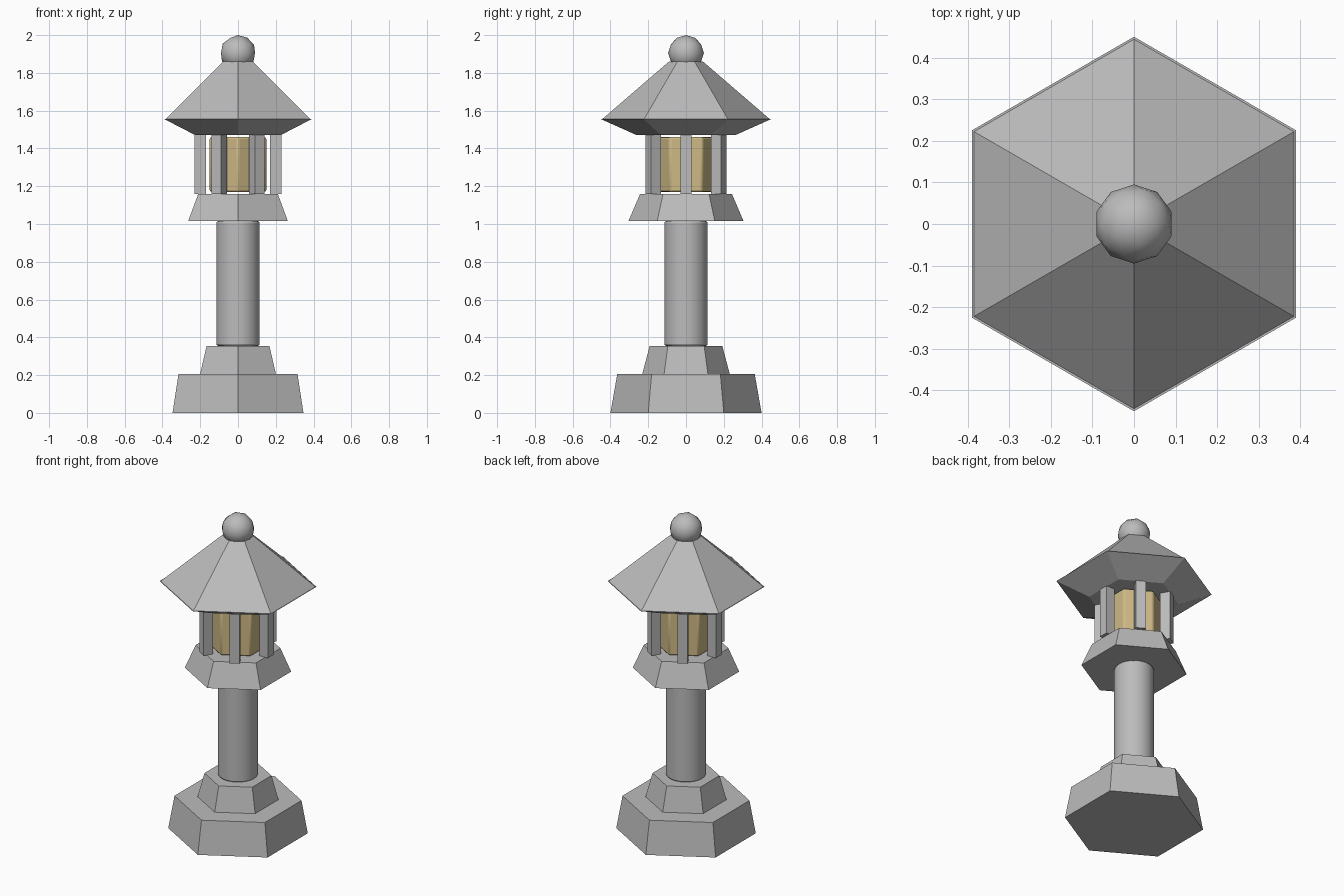
import bpy, math

if "Cube" in bpy.data.objects:
    bpy.data.objects.remove(bpy.data.objects["Cube"])


def material(name, rgb):
    m = bpy.data.materials.new(name)
    m.diffuse_color = (*rgb, 1)
    m.use_nodes = True
    m.node_tree.nodes["Principled BSDF"].inputs["Base Color"].default_value = m.diffuse_color
    return m


STONE = material("grey stone", (0.5, 0.5, 0.5))
GLASS = material("warm glass", (0.62, 0.49, 0.24))


def finish(name, mat, smooth=None):
    ob = bpy.context.object
    ob.name = name
    ob.data.materials.append(mat)
    if smooth:
        bpy.ops.object.shade_smooth_by_angle(angle=math.radians(smooth))
    return ob


def prism(name, z0, z1, r0, r1, mat=STONE, sides=6, smooth=None):
    """Tapered prism with a corner on the y axis."""
    bpy.ops.mesh.primitive_cone_add(vertices=sides, radius1=r0, radius2=r1,
                                    depth=z1 - z0, location=(0, 0, (z0 + z1) / 2))
    return finish(name, mat, smooth)


def bevel(ob, width, segments):
    b = ob.modifiers.new("soft edges", 'BEVEL')
    b.width, b.segments = width, segments
    b.limit_method = 'ANGLE'
    b.angle_limit = math.radians(40)


# stepped hexagonal foot
prism("base", 0, 0.205, 0.40, 0.364)
prism("base_step", 0.205, 0.355, 0.232, 0.192)

# round pillar with softened ends
bevel(prism("pillar", 0.355, 1.015, 0.115, 0.115, sides=24, smooth=40), 0.01, 2)

# platform under the light chamber
prism("platform", 1.015, 1.16, 0.305, 0.243)

# glowing chamber, slightly clear of platform and roof
bevel(prism("lamp_chamber", 1.17, 1.46, 0.173, 0.173, GLASS, smooth=50), 0.01, 2)

# six square posts, one in front of each chamber face
for i in range(6):
    a = i * math.pi / 3
    bpy.ops.mesh.primitive_cube_add(size=1, rotation=(0, 0, a),
                                    location=(0.2 * math.cos(a), 0.2 * math.sin(a), 1.315))
    bpy.context.object.scale = (0.06, 0.06, 0.31)
    finish(f"post_{i + 1}", STONE)

# roof with flared underside, and ball finial
prism("eaves", 1.47, 1.555, 0.26, 0.45)
prism("roof", 1.555, 1.86, 0.444, 0.09)
bpy.ops.mesh.primitive_ico_sphere_add(subdivisions=2, radius=0.095, location=(0, 0, 1.905))
finish("finial", STONE, 60)
